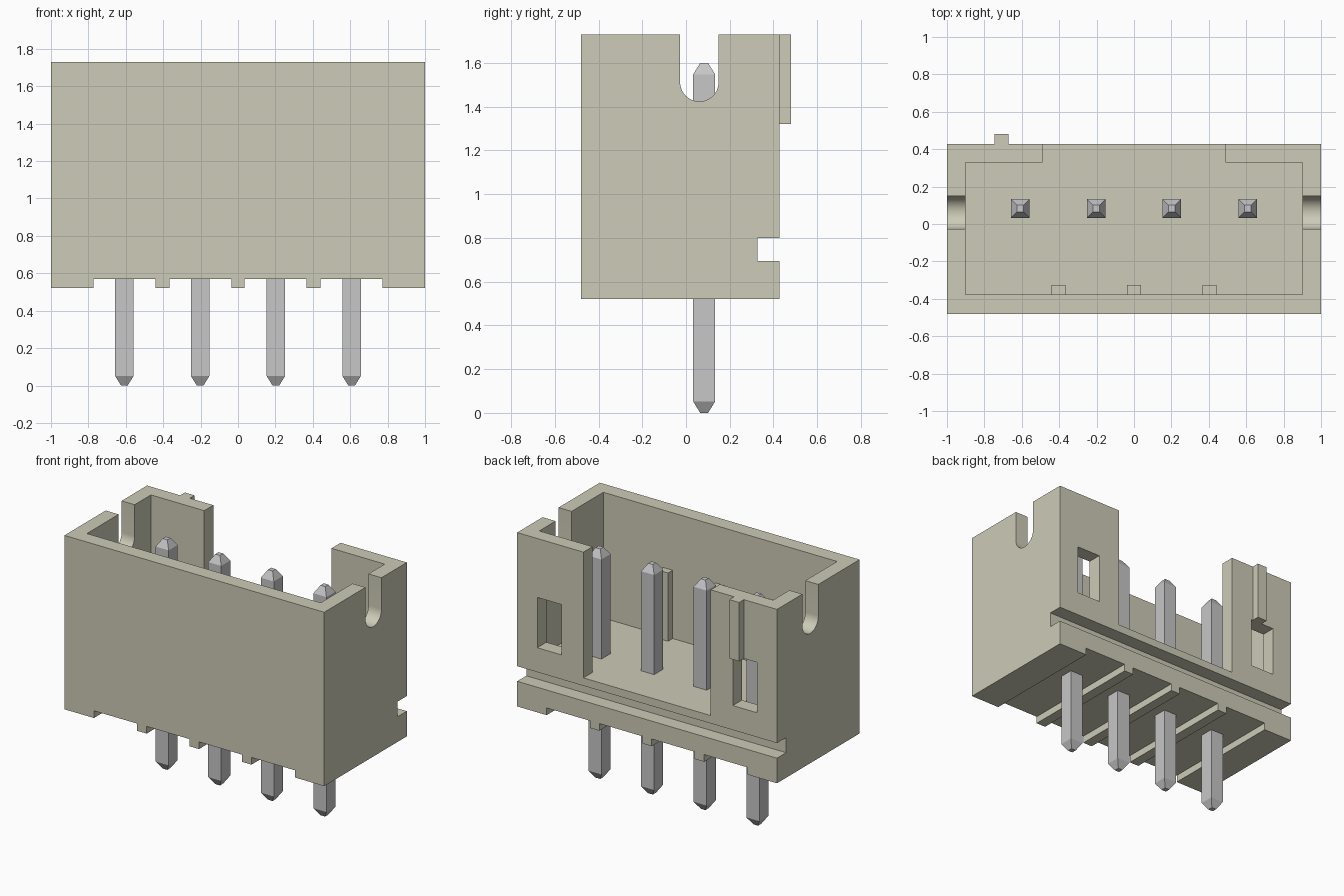
import bpy, bmesh, math

old = bpy.data.objects.get("Cube")
if old:
    bpy.data.objects.remove(old, do_unlink=True)


def material(name, rgb):
    m = bpy.data.materials.new(name)
    m.use_nodes = True
    m.diffuse_color = (*rgb, 1)
    bsdf = next(n for n in m.node_tree.nodes if n.type == 'BSDF_PRINCIPLED')
    bsdf.inputs["Base Color"].default_value = (*rgb, 1)
    return m


BEIGE = material("beige plastic", (0.61, 0.60, 0.475))
METAL = material("grey metal", (0.57, 0.57, 0.58))


def finish(bm, name, mat):
    bmesh.ops.recalc_face_normals(bm, faces=bm.faces)
    me = bpy.data.meshes.new(name)
    bm.to_mesh(me)
    bm.free()
    me.materials.append(mat)
    ob = bpy.data.objects.new(name, me)
    bpy.context.collection.objects.link(ob)
    return ob


def box(name, x, y, z, mat=BEIGE):
    bm = bmesh.new()
    bmesh.ops.create_cube(bm, size=1)
    for v in bm.verts:
        for i, (a, b) in enumerate((x, y, z)):
            v.co[i] = a if v.co[i] < 0 else b
    return finish(bm, name, mat)


def prism_x(name, profile, x0, x1):
    """Extrude a (y, z) profile along x."""
    bm = bmesh.new()
    f = bm.faces.new([bm.verts.new((x0, y, z)) for y, z in profile])
    ext = bmesh.ops.extrude_face_region(bm, geom=[f])
    verts = [g for g in ext["geom"] if isinstance(g, bmesh.types.BMVert)]
    bmesh.ops.translate(bm, vec=(x1 - x0, 0, 0), verts=verts)
    return finish(bm, name, BEIGE)


def cut(target, cutter):
    mod = target.modifiers.new("cut", 'BOOLEAN')
    mod.operation = 'DIFFERENCE'
    mod.solver = 'EXACT'
    mod.object = cutter
    bpy.context.view_layer.objects.active = target
    bpy.ops.object.modifier_apply(modifier=mod.name)
    bpy.data.objects.remove(cutter, do_unlink=True)


# Main sizes
FRONT, BACK, BOTTOM, TOP = -0.48, 0.428, 0.52, 1.73
IN_FRONT, IN_BACK, FLOOR = -0.376, 0.328, 0.855

# Housing: block with a cavity and a wide opening in the back wall
housing = box("housing", (-1, 1), (FRONT, BACK), (BOTTOM, TOP))
cut(housing, box("cavity", (-0.9, 0.9), (IN_FRONT, IN_BACK), (FLOOR, 2)))
cut(housing, box("back_opening", (-0.49, 0.49), (0.2, 0.6), (FLOOR, 2)))

# Groove across the back
cut(housing, box("groove", (-1.2, 1.2), (IN_BACK, 0.6), (0.695, 0.80)))

# Round-bottomed notches in the end walls, windows in the back wall
R, NY, NZ = 0.088, 0.061, 1.512
arc = [(NY + R * math.cos(a), NZ + R * math.sin(a))
       for a in (math.pi + math.pi * i / 24 for i in range(25))]
notch = [(NY - R, 2)] + arc + [(NY + R, 2)]
for s in (-1, 1):
    cut(housing, prism_x("notch", notch, s * 0.8, s * 1.2))
    cut(housing, box("window", sorted((s * 0.66, s * 0.845)), (0.25, 0.6), (0.97, 1.32)))

# Channels under the base, leaving standoff ribs
for s in (-1, 1):
    for a, b in ((0.036, 0.367), (0.44, 0.773)):
        cut(housing, box("channel", sorted((s * a, s * b)), (-1, 1), (0.4, 0.57)))

bpy.ops.object.select_all(action='DESELECT')
housing.select_set(True)
bpy.context.view_layer.objects.active = housing
bpy.ops.object.shade_smooth_by_angle(angle=math.radians(30))

# Key rib on the back, guide ribs on the inner front wall
box("key_rib", (-0.745, -0.67), (BACK - 0.02, 0.48), (1.32, TOP))
for i, x in enumerate((-0.403, 0, 0.403)):
    box(f"guide_rib_{i + 1}", (x - 0.037, x + 0.037),
        (IN_FRONT - 0.02, -0.326), (FLOOR - 0.02, 1.33))


# Square pins with tapered tips
def pin(name, x, y):
    bm = bmesh.new()
    rings = []
    for z, h in ((0, 0.018), (0.052, 0.05), (1.548, 0.05), (1.6, 0.018)):
        rings.append([bm.verts.new((x + sx * h, y + sy * h, z))
                      for sx, sy in ((-1, -1), (1, -1), (1, 1), (-1, 1))])
    for lo, hi in zip(rings, rings[1:]):
        for i in range(4):
            j = (i + 1) % 4
            bm.faces.new((lo[i], lo[j], hi[j], hi[i]))
    bm.faces.new(rings[0][::-1])
    bm.faces.new(rings[-1])
    finish(bm, name, METAL)


for i in range(4):
    pin(f"pin_{i + 1}", (i - 1.5) * 0.405, 0.083)
